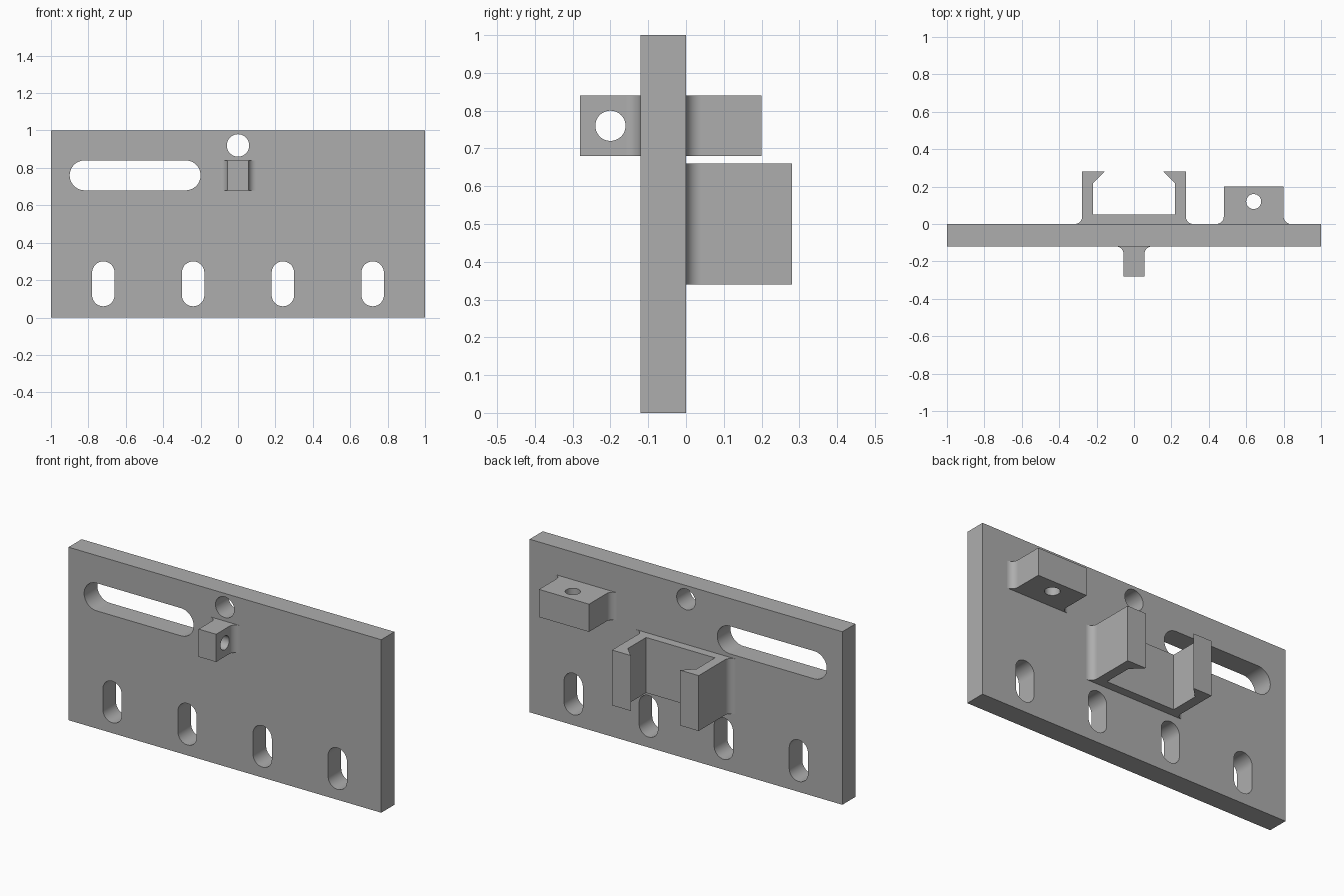
import bpy, bmesh, math
from mathutils import Matrix, Vector

if "Cube" in bpy.data.objects:
    bpy.data.objects.remove(bpy.data.objects["Cube"])

grey = bpy.data.materials.new("plain grey")
grey.use_nodes = True
grey.diffuse_color = (0.42, 0.42, 0.42, 1)
grey.node_tree.nodes["Principled BSDF"].inputs["Base Color"].default_value = grey.diffuse_color

# Each axis maps profile (u, v, depth) onto model space
AXES = {
    "x": Matrix(((0, 0, 1), (1, 0, 0), (0, 1, 0))),   # u = y, v = z
    "y": Matrix(((1, 0, 0), (0, 0, 1), (0, 1, 0))),   # u = x, v = z
    "z": Matrix.Identity(3),                          # u = x, v = y
}


def prism(name, profile, axis, start, end):
    """Extrude a closed profile along an axis."""
    bm = bmesh.new()
    verts = [bm.verts.new(AXES[axis] @ Vector((u, v, start))) for u, v in profile]
    face = bm.faces.new(verts)
    grown = bmesh.ops.extrude_face_region(bm, geom=[face])["geom"]
    shift = AXES[axis] @ Vector((0, 0, end - start))
    bmesh.ops.translate(bm, vec=shift, verts=[g for g in grown if isinstance(g, bmesh.types.BMVert)])
    bmesh.ops.recalc_face_normals(bm, faces=bm.faces)
    mesh = bpy.data.meshes.new(name)
    bm.to_mesh(mesh)
    bm.free()
    mesh.materials.append(grey)
    obj = bpy.data.objects.new(name, mesh)
    bpy.context.collection.objects.link(obj)
    return obj


def arc(cx, cy, r, a0, a1, steps):
    angles = [math.radians(a0 + (a1 - a0) * i / steps) for i in range(steps + 1)]
    return [(cx + r * math.cos(a), cy + r * math.sin(a)) for a in angles]


def circle(cx, cy, r):
    return arc(cx, cy, r, 0, 360, 48)[:-1]


def slot(cx, cy, r, dx=0, dy=0):
    """Rounded slot whose end centres lie at plus and minus (dx, dy)."""
    turn = math.degrees(math.atan2(dy, dx))
    return (arc(cx + dx, cy + dy, r, turn - 90, turn + 90, 24)
            + arc(cx - dx, cy - dy, r, turn + 90, turn + 270, 24))


def mirrored(half, cx=0):
    """Close a right-hand half profile with its mirror image about cx."""
    return [(cx + u, v) for u, v in half] + [(cx - u, v) for u, v in reversed(half)]


def foot(half_width, base, side):
    """Concave fillet from the plate surface up to the side wall."""
    r = 0.04
    return [(u, base + side * v) for u, v in arc(half_width + r, r, r, 270, 180, 12)]


def finish(obj, cutters=()):
    """Cut the holes, then shade with sharp edges kept."""
    for cutter in cutters:
        mod = obj.modifiers.new("hole", "BOOLEAN")
        mod.operation, mod.solver, mod.object = "DIFFERENCE", "EXACT", cutter
    bpy.context.view_layer.update()
    cut = bpy.data.meshes.new_from_object(
        obj.evaluated_get(bpy.context.evaluated_depsgraph_get()))
    obj.modifiers.clear()
    obj.data = cut
    for cutter in cutters:
        bpy.data.objects.remove(cutter)
    cut.shade_smooth()
    cut.set_sharp_from_angle(angle=math.radians(30))
    obj.modifiers.new("flat faces", "WEIGHTED_NORMAL").keep_sharp = True


# Mounting plate with four upright slots, a long slot and a round hole
plate = prism("mounting_plate", [(-1, 0), (1, 0), (1, 1), (-1, 1)], "y", -0.12, 0)
openings = [slot(x, 0.18, 0.06, dy=0.06) for x in (-0.72, -0.24, 0.24, 0.72)]
openings += [slot(-0.55, 0.76, 0.08, dx=0.27), circle(0, 0.92, 0.06)]
finish(plate, [prism("cutter", o, "y", -0.2, 0.1) for o in openings])

# Front lug with a sideways hole
front_lug = prism("front_lug", mirrored(foot(0.056, -0.12, -1) + [(0.056, -0.28)]), "z", 0.68, 0.84)
finish(front_lug, [prism("cutter", circle(-0.2, 0.76, 0.04), "x", -0.2, 0.2)])

# Back lug with an upright hole
back_lug = prism("back_lug", mirrored(foot(0.16, 0, 1) + [(0.16, 0.2)], 0.64), "z", 0.68, 0.84)
finish(back_lug, [prism("cutter", circle(0.64, 0.12, 0.04), "z", 0.6, 0.9)])

# Snap clip with hooked arms
clip_half = foot(0.277, 0, 1) + [(0.277, 0.28), (0.157, 0.28), (0.22, 0.217), (0.22, 0.05)]
finish(prism("snap_clip", mirrored(clip_half), "z", 0.34, 0.66))
